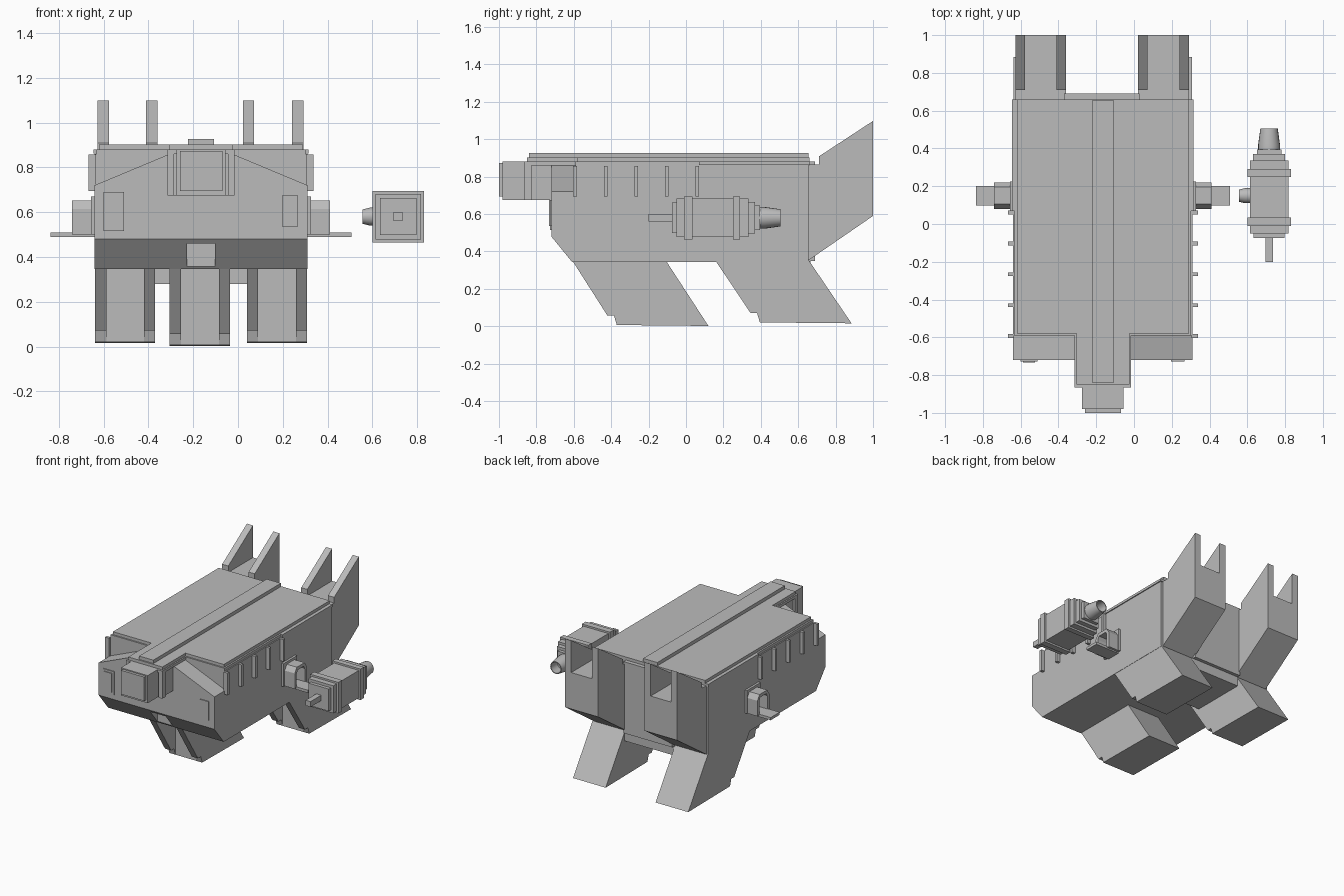
import bpy, bmesh, math
from mathutils import Matrix, Vector

old = bpy.data.objects.get("Cube")
if old:
    bpy.data.objects.remove(old, do_unlink=True)

grey = bpy.data.materials.new("hull grey")
grey.use_nodes = True
COLOUR = (0.5, 0.5, 0.5, 1)
grey.diffuse_color = COLOUR
grey.node_tree.nodes["Principled BSDF"].inputs["Base Color"].default_value = COLOUR

MID = -0.165  # centre line of the hull, offset because of the side pod


def finish(name, bm):
    bmesh.ops.recalc_face_normals(bm, faces=bm.faces)
    mesh = bpy.data.meshes.new(name)
    bm.to_mesh(mesh)
    bm.free()
    mesh.materials.append(grey)
    ob = bpy.data.objects.new(name, mesh)
    bpy.context.collection.objects.link(ob)
    return ob


def prism(name, axis, pts, lo, hi):
    """Extrude a 2D outline along an axis between lo and hi."""
    def place(a, b, c):
        return {"x": (c, a, b), "y": (a, c, b), "z": (a, b, c)}[axis]
    bm = bmesh.new()
    low = [bm.verts.new(place(a, b, lo)) for a, b in pts]
    high = [bm.verts.new(place(a, b, hi)) for a, b in pts]
    bm.faces.new(low)
    bm.faces.new(high)
    for i in range(len(pts)):
        j = (i + 1) % len(pts)
        bm.faces.new((low[i], low[j], high[j], high[i]))
    return finish(name, bm)


def box(name, x, y, z):
    return prism(name, "z", [(x[0], y[0]), (x[1], y[0]), (x[1], y[1]), (x[0], y[1])], *z)


def lathe(name, profile, centre, direction, sides=20):
    """Spin (radius, distance) points around a direction."""
    bm = bmesh.new()
    verts = [bm.verts.new((r, 0, d)) for r, d in profile]
    edges = [bm.edges.new(pair) for pair in zip(verts, verts[1:])]
    bmesh.ops.spin(bm, geom=verts + edges, cent=(0, 0, 0), axis=(0, 0, 1),
                   angle=math.tau, steps=sides)
    bmesh.ops.remove_doubles(bm, verts=bm.verts, dist=0.0005)
    turn = Vector((0, 0, 1)).rotation_difference(Vector(direction)).to_matrix().to_4x4()
    bmesh.ops.transform(bm, matrix=Matrix.Translation(centre) @ turn, verts=bm.verts)
    ob = finish(name, bm)
    bpy.ops.object.select_all(action="DESELECT")
    ob.select_set(True)
    bpy.context.view_layer.objects.active = ob
    bpy.ops.object.shade_smooth_by_angle(angle=math.radians(35))
    return ob


def centred(half):
    return (MID - half, MID + half)


# Hull with chamfered chin and a notch under the nose
hull = prism("hull", "x", [(-0.72, 0.48), (-0.61, 0.345), (0.655, 0.345), (0.655, 0.86),
                           (-0.59, 0.86), (-0.59, 0.72), (-0.72, 0.72)], *centred(0.475))
notch = box("chin_notch_cutter", centred(0.063), (-0.8, -0.62), (0.358, 0.46))
notch.hide_render = True
notch.hide_viewport = True
cut = hull.modifiers.new("chin notch", "BOOLEAN")
cut.object = notch
cut.solver = "EXACT"
prism("nose_slope", "y", [(-0.64, 0.72), (0.31, 0.72), (-0.025, 0.86), (-0.305, 0.86)], -0.72, -0.59)

# Roof in two layers, each with a narrow forward tongue, and a raised spine
for name, side, tongue, front, neck, z in (
        ("roof_base", 0.467, 0.15, -0.865, -0.59, (0.86, 0.88)),
        ("roof_plate", 0.455, 0.14, -0.85, -0.58, (0.88, 0.902))):
    l, r = centred(side)
    tl, tr = centred(tongue)
    prism(name, "z", [(l, 0.66), (l, neck), (tl, neck), (tl, front),
                      (tr, front), (tr, neck), (r, neck), (r, 0.66)], *z)
box("roof_spine", centred(0.058), (-0.84, 0.655), (0.9, 0.927))

# Head sticking out of the nose
box("neck", centred(0.135), (-0.855, -0.58), (0.675, 0.87))
for s in (-1, 1):
    box("neck_rib", sorted((MID + s * 0.12, MID + s * 0.15)), (-0.865, -0.825), (0.675, 0.87))
box("head", centred(0.11), (-0.98, -0.85), (0.675, 0.88))
box("head_face", centred(0.095), (-1.0, -0.98), (0.695, 0.872))

# Front windows
box("right_window_frame", (-0.6, -0.51), (-0.727, -0.72), (0.515, 0.69))
box("right_window", (-0.588, -0.524), (-0.733, -0.727), (0.535, 0.675))
box("left_window", (0.197, 0.267), (-0.727, -0.72), (0.535, 0.675))

# Side ribs, mounting flanges, brackets and shelves
for s in (-1, 1):
    def side(a, b):
        return sorted((MID + s * a, MID + s * b))
    for i in range(5):
        y = -0.593 + i * 0.1633
        box("side_rib", side(0.47, 0.503), (y - 0.01, y + 0.01), (0.695, 0.858))
    box("side_eave", side(0.46, 0.48), (0.07, 0.66), (0.862, 0.88))
    box("bracket_flange", side(0.47, 0.492), (0.065, 0.225), (0.5, 0.67))
    prism("bracket_arch", "x", [(0.08, 0.5), (0.08, 0.615), (0.105, 0.652), (0.195, 0.652),
                                (0.22, 0.615), (0.22, 0.5), (0.197, 0.5), (0.197, 0.605),
                                (0.185, 0.628), (0.115, 0.628), (0.103, 0.605), (0.103, 0.5)],
          *side(0.475, 0.575))
    box("bracket_shelf", side(0.475, 0.672), (0.097, 0.202), (0.49, 0.51))

# Legs: open-fronted channels with side walls
WALL = 0.05


def leg(name, x0, x1, y, z):
    top = 0.355
    wall = [(y, top), (y + 0.19, z + 0.055), (y + 0.225, z + 0.055), (y + 0.24, z + 0.005),
            (y + 0.73, z), (y + 0.5, top)]
    core = [(y + 0.24, top), (y + 0.24, z + 0.005), (y + 0.73, z), (y + 0.5, top)]
    prism(name + "_core", "x", core, x0 + WALL, x1 - WALL)
    prism(name + "_wall", "x", wall, x0, x0 + WALL)
    prism(name + "_wall", "x", wall, x1 - WALL, x1)


leg("front_leg", -0.305, -0.035, -0.61, 0.002)
leg("right_rear_leg", -0.638, -0.37, 0.155, 0.016)
leg("left_rear_leg", 0.04, 0.308, 0.155, 0.016)
box("belly_box", (-0.37, 0.04), (0.25, 0.665), (0.28, 0.35))
box("back_panel", (-0.37, 0.03), (0.65, 0.69), (0.35, 0.88))

# Tail fins: pairs of tall walls around a lower core
for name, x0, x1 in (("right_tail", -0.627, -0.36), ("left_tail", 0.022, 0.292)):
    fin = [(0.65, 0.355), (0.658, 0.355), (1.0, 0.59), (1.0, 1.098), (0.71, 0.908),
           (0.71, 0.865), (0.65, 0.865)]
    core = [(0.65, 0.355), (0.658, 0.355), (1.0, 0.59), (1.0, 0.86), (0.65, 0.86)]
    prism(name + "_core", "x", core, x0 + WALL, x1 - WALL)
    prism(name + "_fin", "x", fin, x0, x0 + WALL)
    prism(name + "_fin", "x", fin, x1 - WALL, x1)

# Detached side pod: stepped square body, barrel, exhaust and side plug
PX, PZ = 0.715, 0.58
for name, half, y0, y1 in (
        ("pod_barrel", 0.02, -0.2, -0.07),
        ("pod_front", 0.082, -0.075, -0.05),
        ("pod_body", 0.102, -0.05, 0.335),
        ("pod_band", 0.115, -0.01, 0.035),
        ("pod_band", 0.115, 0.25, 0.29),
        ("pod_step", 0.085, 0.335, 0.37),
        ("pod_rear", 0.065, 0.37, 0.395)):
    box(name, (PX - half, PX + half), (y0, y1), (PZ - half, PZ + half))
lathe("pod_exhaust", [(0, 0), (0.058, 0), (0.058, 0.03), (0.046, 0.115), (0.04, 0.115),
                      (0.04, 0.04), (0, 0.04)], (PX, 0.39, PZ), (0, 1, 0))
lathe("pod_side_plug", [(0, 0), (0.04, 0), (0.04, 0.03), (0.032, 0.062), (0, 0.062)],
      (0.618, 0.15, PZ), (-1, 0, 0))
